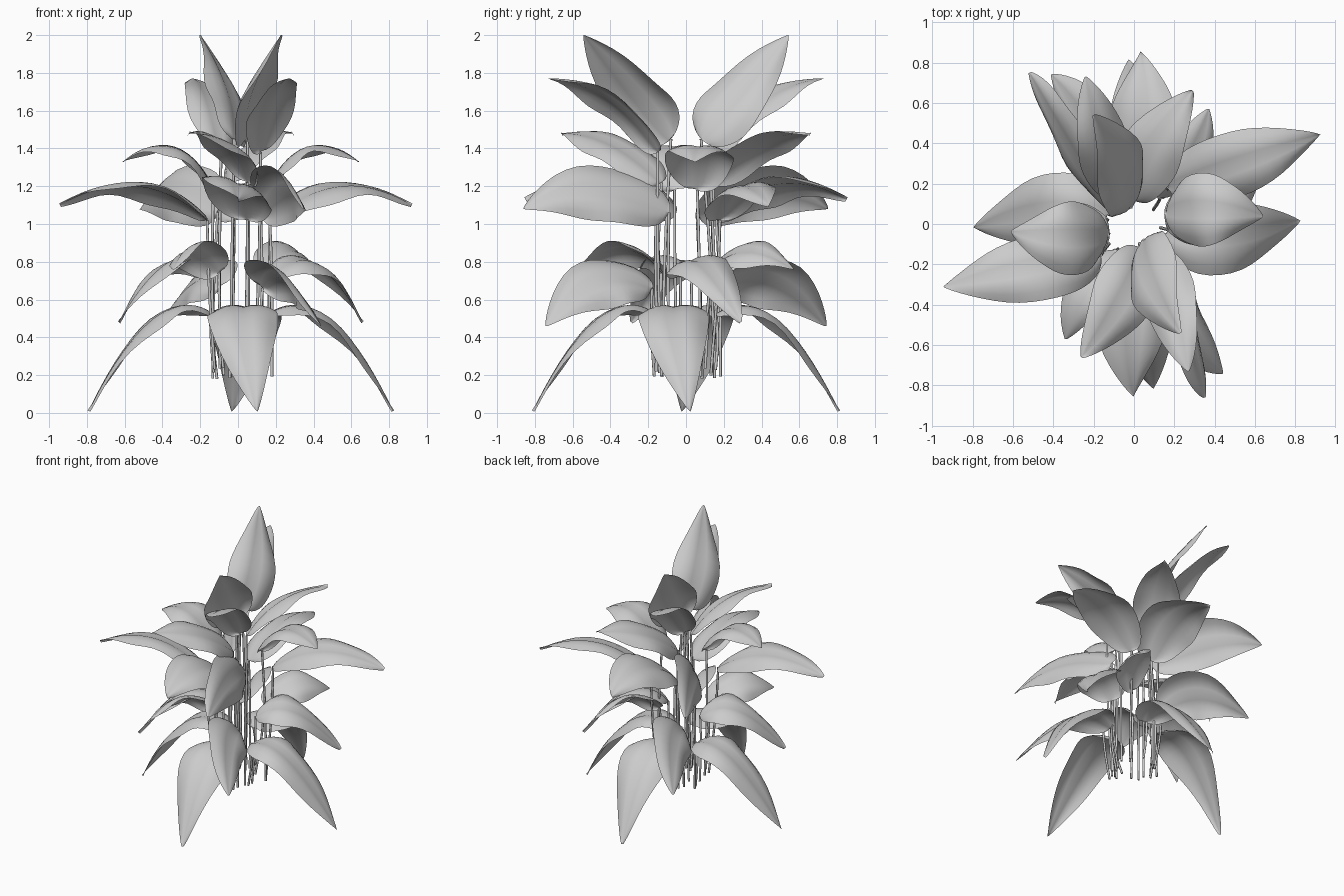
import bpy
import math
import random
from mathutils import Vector, Matrix

random.seed(4)
cube = bpy.data.objects.get("Cube")
if cube:
    bpy.data.objects.remove(cube, do_unlink=True)

grey = bpy.data.materials.new("plain_grey")
grey.use_nodes = True
grey.diffuse_color = (0.6, 0.6, 0.6, 1)
grey.node_tree.nodes["Principled BSDF"].inputs["Base Color"].default_value = (0.6, 0.6, 0.6, 1)

ROWS, COLS = 20, 8
UP = Vector((0, 0, 1))


def midrib(base, mid, tip, t):
    """Smooth arc that passes through the base, middle and tip."""
    return (base * (2 * t - 1) * (t - 1)
            + mid * 4 * t * (1 - t)
            + tip * t * (2 * t - 1))


def blade(name, base, mid, tip, width, roll):
    """Broad oval leaf with drooping edges, creased along its midrib."""
    verts, faces = [], []
    for i in range(ROWS + 1):
        # rows are closer together at both ends, where the outline turns fast
        t = (1 - math.cos(math.pi * i / ROWS)) / 2
        centre = midrib(base, mid, tip, t)
        ahead = midrib(base, mid, tip, t + 0.01)
        tangent = (ahead - centre).normalized()
        level = (tip - base).cross(UP).normalized()
        side = (level - tangent * level.dot(tangent)).normalized()
        side = Matrix.Rotation(math.radians(roll), 3, tangent) @ side
        normal = side.cross(tangent)
        # blunt at the base, pointed at the tip
        outline = max(math.sin(math.pi * t ** 0.75), 0.0) ** (0.5 + 0.3 * t)
        half = width / 2 * outline + 0.003
        ripple = 0.012 * math.sin(t * 11 + width * 40)
        for j in range(COLS + 1):
            u = 2 * j / COLS - 1
            lift = half * (0.35 * abs(u) - 0.55 * u * u) + ripple * u * abs(u)
            verts.append(centre + side * half * u + normal * lift)
    step = COLS + 1
    for i in range(ROWS):
        for j in range(COLS):
            a = i * step + j
            faces.append((a, a + 1, a + step + 1, a + step))
    mesh = bpy.data.meshes.new(name)
    mesh.from_pydata(verts, [], faces)
    mesh.polygons.foreach_set("use_smooth", [True] * len(faces))
    mesh.materials.append(grey)
    bpy.context.collection.objects.link(bpy.data.objects.new(name, mesh))


def stem(name, base):
    """Thin tube rising from the ring of roots into the leaf base."""
    outward = Vector((base.x, base.y, 0)).normalized()
    foot = outward * random.uniform(0.13, 0.18)
    foot += Vector((random.uniform(-0.03, 0.03), random.uniform(-0.03, 0.03),
                    random.uniform(0.18, 0.24)))
    waist = foot.lerp(base, 0.55) + outward * 0.01
    path = [foot, waist, base]
    curve = bpy.data.curves.new(name, "CURVE")
    curve.dimensions = "3D"
    curve.bevel_depth = 0.008
    curve.bevel_resolution = 1
    curve.resolution_u = 6
    curve.use_fill_caps = True
    spline = curve.splines.new("BEZIER")
    spline.bezier_points.add(len(path) - 1)
    for point, place in zip(spline.bezier_points, path):
        point.co = place
        point.handle_left_type = point.handle_right_type = "AUTO"
    curve.materials.append(grey)
    bpy.context.collection.objects.link(bpy.data.objects.new(name, curve))


def leaf_pair(name, base, mid, tip, width, roll=0, extra_turn=0, shift=0.015):
    """A stemmed leaf and its twin on the opposite side of the plant."""
    half_turn = Matrix.Rotation(math.pi + math.radians(extra_turn), 3, "Z")
    first = [Vector(p) for p in (base, mid, tip)]
    twin = [half_turn @ p + Vector((2 * shift, 0, 0)) for p in first]
    for label, points in (("near", first), ("far", twin)):
        blade(f"{name}_leaf_{label}", *points, width, roll)
        stem(f"{name}_stem_{label}", points[0])


# Upright crown
leaf_pair("crown", (0.05, -0.08, 1.45), (0.07, -0.26, 1.68), (0.23, -0.54, 2.0), 0.36, roll=40)
leaf_pair("upper_crown", (0.12, -0.15, 1.38), (0.18, -0.41, 1.66), (0.27, -0.73, 1.77), 0.27, roll=18)

# Upper arching leaves
leaf_pair("upper_side", (0.16, 0.06, 1.18), (0.37, 0.07, 1.4), (0.64, 0.04, 1.33), 0.36)
leaf_pair("upper_front", (0.05, -0.13, 1.22), (-0.06, -0.38, 1.42), (-0.26, -0.66, 1.48), 0.32, roll=-18)

# Broad middle leaves
leaf_pair("long_side", (0.17, 0.18, 1.02), (0.53, 0.3, 1.2), (0.92, 0.44, 1.1), 0.33, roll=12, extra_turn=-8)
leaf_pair("middle_corner", (0.12, -0.09, 1.06), (0.25, -0.48, 1.18), (0.35, -0.86, 1.08), 0.34, roll=-60,
          extra_turn=14)
leaf_pair("middle_front", (0.05, -0.16, 1.02), (0, -0.48, 1.21), (0, -0.85, 1.13), 0.39, roll=-20)

# Lower leaves
leaf_pair("lower_side", (0.17, -0.03, 0.72), (0.4, 0.09, 0.79), (0.66, 0.29, 0.48), 0.33, roll=12)
leaf_pair("lower_corner", (0.13, -0.18, 0.66), (0.25, -0.46, 0.7), (0.44, -0.74, 0.46), 0.35, roll=-45)
leaf_pair("lower_back", (0.13, 0.13, 0.74), (0.28, 0.32, 0.86), (0.37, 0.57, 0.76), 0.27, roll=30)

# Drooping leaves that reach the ground
leaf_pair("droop_front", (0.05, -0.16, 0.52), (0.03, -0.47, 0.49), (0.1, -0.81, 0.01), 0.37, shift=0.035)
leaf_pair("droop_side", (0.16, -0.05, 0.52), (0.48, -0.06, 0.49), (0.82, 0.02, 0.01), 0.37)
